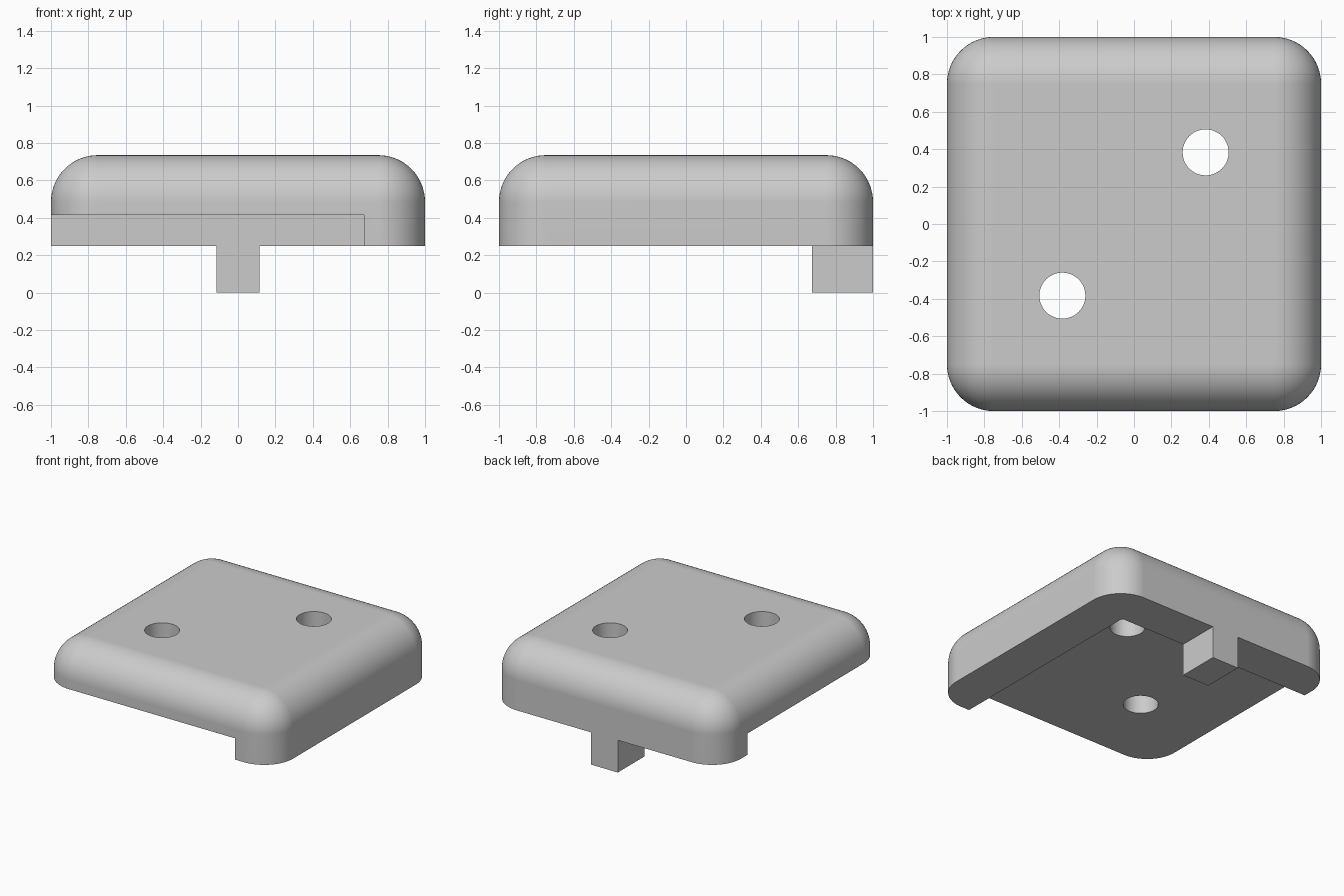
import bpy, bmesh, math

if "Cube" in bpy.data.objects:
    bpy.data.objects.remove(bpy.data.objects["Cube"])

HALF, TOP, RADIUS, SEGS = 1.0, 0.735, 0.25, 16
BASE, CEILING, RIM, TAB = 0.25, 0.415, 0.675, 0.115
HOLE_RADIUS, HOLE_POS = 0.123, 0.383

grey = bpy.data.materials.new("plain grey")
grey.use_nodes = True
colour = (0.6, 0.6, 0.6, 1)
grey.diffuse_color = colour
grey.node_tree.nodes["Principled BSDF"].inputs["Base Color"].default_value = colour


def finish(name, bm):
    mesh = bpy.data.meshes.new(name)
    bmesh.ops.recalc_face_normals(bm, faces=bm.faces[:])
    bm.to_mesh(mesh)
    bm.free()
    obj = bpy.data.objects.new(name, mesh)
    bpy.context.collection.objects.link(obj)
    mesh.materials.append(grey)
    return obj


def ring(bm, inset, z):
    """Rounded square outline; the corner shrinks to a point at full inset."""
    r = RADIUS - inset
    c = HALF - RADIUS
    verts = []
    for corner in range(4):
        mid = math.pi / 4 + corner * math.pi / 2
        cx, cy = math.copysign(c, math.cos(mid)), math.copysign(c, math.sin(mid))
        for i in range(SEGS + 1):
            a = (corner + i / SEGS) * math.pi / 2
            verts.append(bm.verts.new((cx + r * math.cos(a), cy + r * math.sin(a), z)))
    return verts


def rounded_block(name):
    """Block with rounded upright corners and a rounded top edge."""
    bm = bmesh.new()
    rings = [ring(bm, 0, 0)]
    for i in range(SEGS + 1):
        a = i / SEGS * math.pi / 2
        rings.append(ring(bm, RADIUS * (1 - math.cos(a)),
                          TOP - RADIUS * (1 - math.sin(a))))
    n = len(rings[0])
    for low, high in zip(rings, rings[1:]):
        for i in range(n):
            j = (i + 1) % n
            bm.faces.new((low[i], low[j], high[j], high[i]))
    bm.faces.new(rings[0])
    bm.faces.new(rings[-1])
    bmesh.ops.remove_doubles(bm, verts=bm.verts[:], dist=0.0001)
    return finish(name, bm)


def box_cutter(name, x0, x1, y0, y1, z0, z1):
    bm = bmesh.new()
    bmesh.ops.create_cube(bm, size=1)
    for v in bm.verts:
        v.co = (x0 if v.co.x < 0 else x1, y0 if v.co.y < 0 else y1,
                z0 if v.co.z < 0 else z1)
    return finish(name, bm)


def hole_cutter(name, x, y):
    bm = bmesh.new()
    bmesh.ops.create_cone(bm, cap_ends=True, segments=48, radius1=HOLE_RADIUS,
                          radius2=HOLE_RADIUS, depth=3)
    bmesh.ops.translate(bm, verts=bm.verts[:], vec=(x, y, 0))
    return finish(name, bm)


plate = rounded_block("mounting_plate")

# Underside recess, space either side of the back tab, and two screw holes
cutters = [
    box_cutter("recess_cutter", -2, RIM, -2, RIM, -1, CEILING),
    box_cutter("tab_side_cutter_right", -3, -TAB, -3, 3, -2, BASE),
    box_cutter("tab_side_cutter_left", TAB, 3, -3, 3, -2, BASE),
    hole_cutter("hole_cutter_back", HOLE_POS, HOLE_POS),
    hole_cutter("hole_cutter_front", -HOLE_POS, -HOLE_POS),
]

bpy.ops.object.select_all(action="DESELECT")
plate.select_set(True)
bpy.context.view_layer.objects.active = plate
for cutter in cutters:
    cutter.hide_render = True
    mod = plate.modifiers.new(cutter.name, "BOOLEAN")
    mod.operation = "DIFFERENCE"
    mod.solver = "EXACT"
    mod.object = cutter
    bpy.ops.object.modifier_apply(modifier=mod.name)
    bpy.data.objects.remove(cutter)

# Smooth rounds, crisp cut edges, flat faces kept flat
bpy.ops.object.shade_smooth_by_angle(angle=math.radians(30))
weighted = plate.modifiers.new("weighted_normals", "WEIGHTED_NORMAL")
weighted.keep_sharp = True
